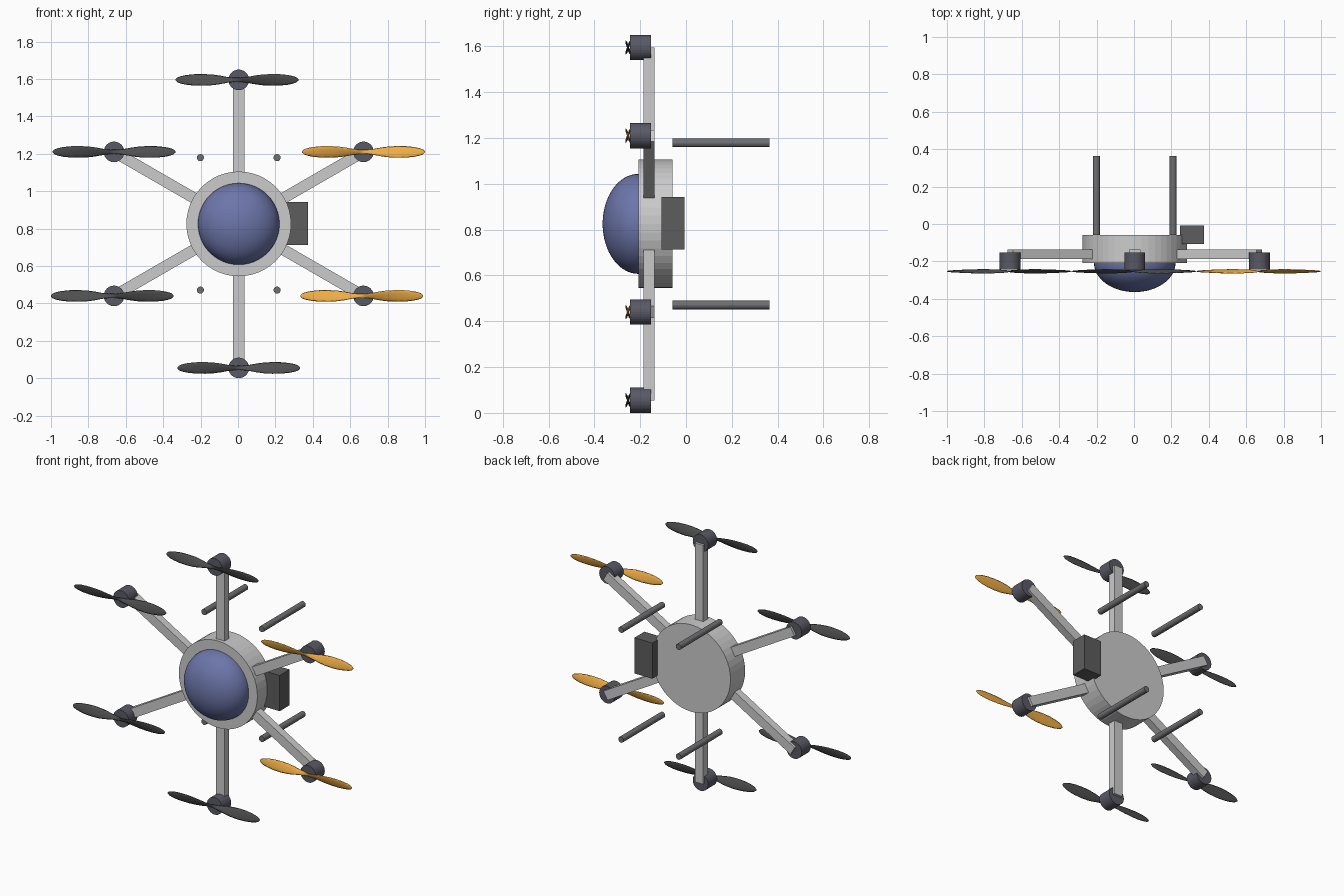
import bpy, bmesh
from math import radians, cos, sin, pi
from mathutils import Matrix

if "Cube" in bpy.data.objects:
    bpy.data.objects.remove(bpy.data.objects["Cube"])

CX, CZ = 0.004, 0.825          # centre of the airframe in the front view
ARM_R = 0.77


def material(name, rgb):
    m = bpy.data.materials.new(name)
    m.diffuse_color = (*rgb, 1)
    m.use_nodes = True
    m.node_tree.nodes["Principled BSDF"].inputs["Base Color"].default_value = m.diffuse_color
    return m


BLUE = material("dome_blue", (0.15, 0.18, 0.40))
ORANGE = material("orange", (0.88, 0.42, 0.06))
BLACK = material("blade_black", (0.08, 0.08, 0.08))
MOTOR = material("motor_dark", (0.10, 0.10, 0.13))
ROD = material("rod_grey", (0.16, 0.16, 0.17))
BOX = material("box_dark", (0.11, 0.11, 0.11))


def finish(bm, name, mat=None):
    bmesh.ops.recalc_face_normals(bm, faces=bm.faces)
    me = bpy.data.meshes.new(name)
    bm.to_mesh(me)
    bm.free()
    ob = bpy.data.objects.new(name, me)
    bpy.context.collection.objects.link(ob)
    if mat:
        me.materials.append(mat)
    return ob


def cylinder(name, x, z, r, y0, y1, sides, mat=None):
    bm = bmesh.new()
    m = Matrix.Translation((x, (y0 + y1) / 2, z)) @ Matrix.Rotation(pi / 2, 4, 'X')
    bmesh.ops.create_cone(bm, cap_ends=True, segments=sides, radius1=r, radius2=r,
                          depth=y1 - y0, matrix=m)
    return finish(bm, name, mat)


def box(name, lo, hi, mat=None, matrix=Matrix()):
    bm = bmesh.new()
    mid = [(a + b) / 2 for a, b in zip(lo, hi)]
    size = [b - a for a, b in zip(lo, hi)]
    m = matrix @ Matrix.Translation(mid) @ Matrix.Diagonal((*size, 1))
    bmesh.ops.create_cube(bm, size=1, matrix=m)
    return finish(bm, name, mat)


# distance from the shaft, chord, pitch in degrees
BLADE = [(0.02, 0.026, 30), (0.05, 0.034, 28), (0.09, 0.050, 25), (0.13, 0.061, 22),
         (0.18, 0.066, 19), (0.23, 0.063, 16), (0.27, 0.054, 13), (0.30, 0.041, 11),
         (0.318, 0.027, 10), (0.328, 0.008, 9)]


def propeller(name, x, z, spin, mat):
    # twisted two-blade propeller lofted from thin oval sections
    stations = [(-s, c, -p) for s, c, p in reversed(BLADE)] + [(0, 0.024, 0)] + BLADE
    bm = bmesh.new()
    rings = []
    for s, chord, pitch in stations:
        p = radians(pitch) * spin
        ring = []
        for k in range(10):
            a = 2 * pi * k / 10
            u, v = chord / 2 * cos(a), 0.004 * min(1, chord / 0.03) * sin(a)
            ring.append(bm.verts.new((x + s, -0.253 + u * sin(p) + v * cos(p),
                                      z + u * cos(p) - v * sin(p))))
        rings.append(ring)
    for a, b in zip(rings, rings[1:]):
        for k in range(10):
            j = (k + 1) % 10
            bm.faces.new((a[k], a[j], b[j], b[k]))
    bm.faces.new(rings[0])
    bm.faces.new(rings[-1])
    ob = finish(bm, name, mat)
    for poly in ob.data.polygons:
        poly.use_smooth = len(poly.vertices) == 4
    return ob


# central body
cylinder("body_disc", CX, CZ, 0.28, -0.208, -0.059, 48)

# front dome: half ellipsoid
bm = bmesh.new()
bmesh.ops.create_uvsphere(bm, u_segments=48, v_segments=32, radius=1,
                          matrix=Matrix.Rotation(pi / 2, 4, 'X'))
geom = bm.verts[:] + bm.edges[:] + bm.faces[:]
bmesh.ops.bisect_plane(bm, geom=geom, plane_co=(0, 0.01, 0), plane_no=(0, 1, 0),
                       clear_outer=True)
bmesh.ops.transform(bm, verts=bm.verts, matrix=Matrix.Translation((CX, -0.208, CZ))
                    @ Matrix.Diagonal((0.218, 0.156, 0.218, 1)))
dome = finish(bm, "front_dome", BLUE)
for poly in dome.data.polygons:
    poly.use_smooth = True

# six arms with motors and propellers
for i in range(6):
    ang = radians(30 + 60 * i)
    x, z = CX + ARM_R * cos(ang), CZ + ARM_R * sin(ang)
    turn = Matrix.Translation((CX, 0, CZ)) @ Matrix.Rotation(-ang, 4, 'Y')
    box(f"arm_{i + 1}", (0.24, -0.186, -0.0295), (ARM_R, -0.137, 0.0295), None, turn)
    cylinder(f"motor_{i + 1}", x, z, 0.055, -0.244, -0.153, 32, MOTOR)
    spin = 1 if i % 2 == 0 else -1
    shift = 0 if spin > 0 else -0.009
    propeller(f"propeller_{i + 1}", x + shift, z, spin, ORANGE if i in (0, 5) else BLACK)

# four rear rods
for i, (sx, sz) in enumerate([(1, 1), (-1, 1), (-1, -1), (1, -1)]):
    cylinder(f"rear_rod_{i + 1}", CX + sx * 0.205, CZ + sz * 0.354, 0.019,
             -0.059, 0.364, 16, ROD)

# side box
box("side_box", (0.245, -0.108, 0.713), (0.373, -0.007, 0.943), BOX)
